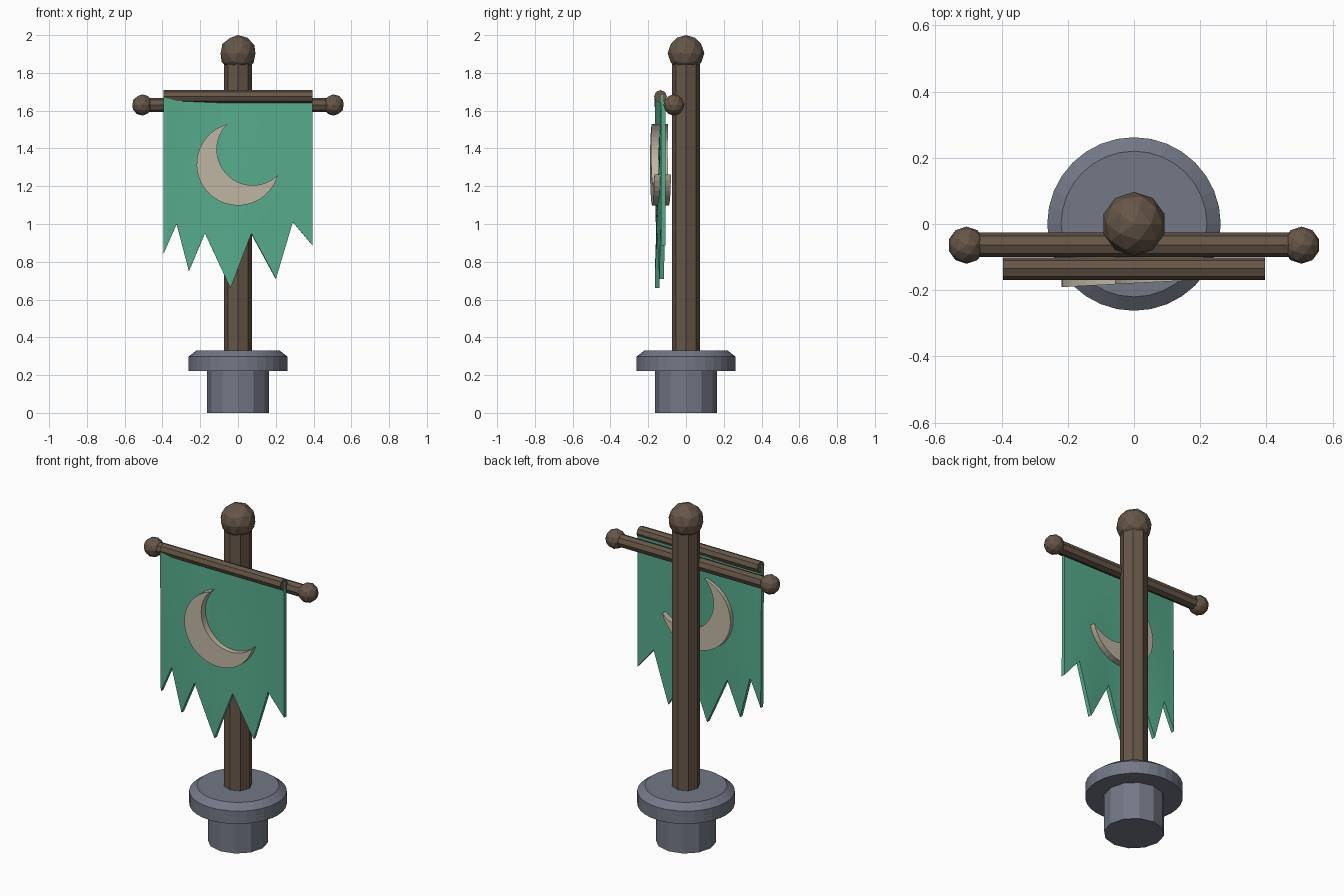
import bpy, bmesh, math
from mathutils import Matrix, Vector

if "Cube" in bpy.data.objects:
    bpy.data.objects.remove(bpy.data.objects["Cube"])


def material(name, rgb):
    m = bpy.data.materials.new(name)
    lin = [((c / 255 + 0.055) / 1.055) ** 2.4 for c in rgb]
    m.diffuse_color = (*lin, 1)
    m.use_nodes = True
    m.node_tree.nodes["Principled BSDF"].inputs["Base Color"].default_value = m.diffuse_color
    return m


WOOD = material("dark wood", (102, 86, 72))
STONE = material("grey stone", (115, 120, 134))
CLOTH = material("green cloth", (86, 172, 141))
BONE = material("pale bone", (192, 183, 165))


def finish(name, bm, mat):
    bmesh.ops.recalc_face_normals(bm, faces=bm.faces)
    me = bpy.data.meshes.new(name)
    bm.to_mesh(me)
    bm.free()
    me.materials.append(mat)
    ob = bpy.data.objects.new(name, me)
    bpy.context.collection.objects.link(ob)
    return ob


def lathe(name, profile, sides, mat, xform=Matrix()):
    """Stack of rings (radius, height), capped at both ends."""
    bm = bmesh.new()
    rings = [[bm.verts.new((r * math.cos(2 * math.pi * i / sides),
                            r * math.sin(2 * math.pi * i / sides), z))
              for i in range(sides)] for r, z in profile]
    for a, b in zip(rings, rings[1:]):
        for i in range(sides):
            j = (i + 1) % sides
            bm.faces.new((a[i], a[j], b[j], b[i]))
    bm.faces.new(rings[0])
    bm.faces.new(rings[-1])
    bm.transform(xform)
    return finish(name, bm, mat)


def ball(name, radius, centre):
    bm = bmesh.new()
    bmesh.ops.create_icosphere(bm, subdivisions=2, radius=radius,
                               matrix=Matrix.Translation(centre))
    return finish(name, bm, WOOD)


def bar(name, half, radius, y, z):
    turn = Matrix.Translation((0, y, z)) @ Matrix.Rotation(math.pi / 2, 4, 'Y')
    return lathe(name, [(radius, -half), (radius, half)], 8, WOOD, turn)


# stone foot and collar
lathe("base_foot", [(0.163, 0), (0.163, 0.23)], 12, STONE)
lathe("base_collar", [(0.262, 0.222), (0.262, 0.298), (0.22, 0.33)], 32, STONE)

# pole with its top knob
lathe("pole", [(0.075, 0.3), (0.075, 1.87)], 8, WOOD)
ball("pole_knob", 0.097, (0, 0, 1.903))

# crossbar with end knobs, and the rod carrying the cloth
bar("crossbar", 0.5, 0.037, -0.063, 1.63)
for side, label in ((-1, "left"), (1, "right")):
    ball("crossbar_knob_" + label, 0.056, (side * 0.506, -0.064, 1.63))
bar("cloth_rod", 0.395, 0.034, -0.135, 1.675)

# torn cloth: columns hang from the rod to a ragged lower edge
TORN = [(-0.395, 0.84), (-0.325, 1.0), (-0.26, 0.75), (-0.175, 0.95), (-0.04, 0.66),
        (0.07, 0.95), (0.2, 0.71), (0.29, 1.01), (0.395, 0.885)]
TOP, ROWS, SPLIT = 1.683, 8, 3


def cloth_y(x, z):
    low = max(0, min(1, (TOP - z) / 0.9))
    left = max(0, min(1, (-0.08 - x) / 0.3))
    belly = math.exp(-((x + 0.04) / 0.22) ** 2)
    return -0.120 - 0.034 * left * (1 - 0.3 * low) - 0.032 * belly * low


edge = []
for (x0, z0), (x1, z1) in zip(TORN, TORN[1:]):
    edge += [(x0 + (x1 - x0) * k / SPLIT, z0 + (z1 - z0) * k / SPLIT) for k in range(SPLIT)]
edge.append(TORN[-1])
bm = bmesh.new()
cols = []
for x, zb in edge:
    heights = [TOP + (zb - TOP) * r / ROWS for r in range(ROWS + 1)]
    cols.append([bm.verts.new((x, cloth_y(x, z), z)) for z in heights])
for a, b in zip(cols, cols[1:]):
    for r in range(ROWS):
        bm.faces.new((a[r], a[r + 1], b[r + 1], b[r]))
cloth = finish("cloth", bm, CLOTH)
solid = cloth.modifiers.new("thickness", 'SOLIDIFY')
solid.thickness = 0.024
solid.offset = 0

# crescent: strip between an outer arc and a shifted inner arc, pushed through the cloth
N, R_OUT, R_IN = 28, 0.219, 0.19
OUT_C, IN_C = Vector((0, 1.317)), Vector((0.078, 1.395))
DIAG = math.radians(225)          # direction of the thickest part
half_out = math.pi - math.acos(0.11 / R_OUT)
half_in = math.pi / 2


def arc(c, r, half, t):
    a = DIAG + half * t
    return c + Vector((math.cos(a), math.sin(a))) * r


bm = bmesh.new()
rows = []
for i in range(N + 1):
    t = 2 * i / N - 1
    o, n = arc(OUT_C, R_OUT, half_out, t), arc(IN_C, R_IN, half_in, t)
    pts = [o] if i in (0, N) else [o, n]
    front = [bm.verts.new((p.x, -0.179 + 0.053 * p.x, p.y)) for p in pts]
    back = [bm.verts.new((p.x, -0.091 + 0.053 * p.x, p.y)) for p in pts]
    rows.append((front, back))
for (f0, b0), (f1, b1) in zip(rows, rows[1:]):
    for p, q in ((f0, f1), (b0, b1)):
        bm.faces.new(list(dict.fromkeys((p[0], q[0], q[-1], p[-1]))))
    for k in (0, -1):
        bm.faces.new((f0[k], f1[k], b1[k], b0[k]))
finish("crescent", bm, BONE)
